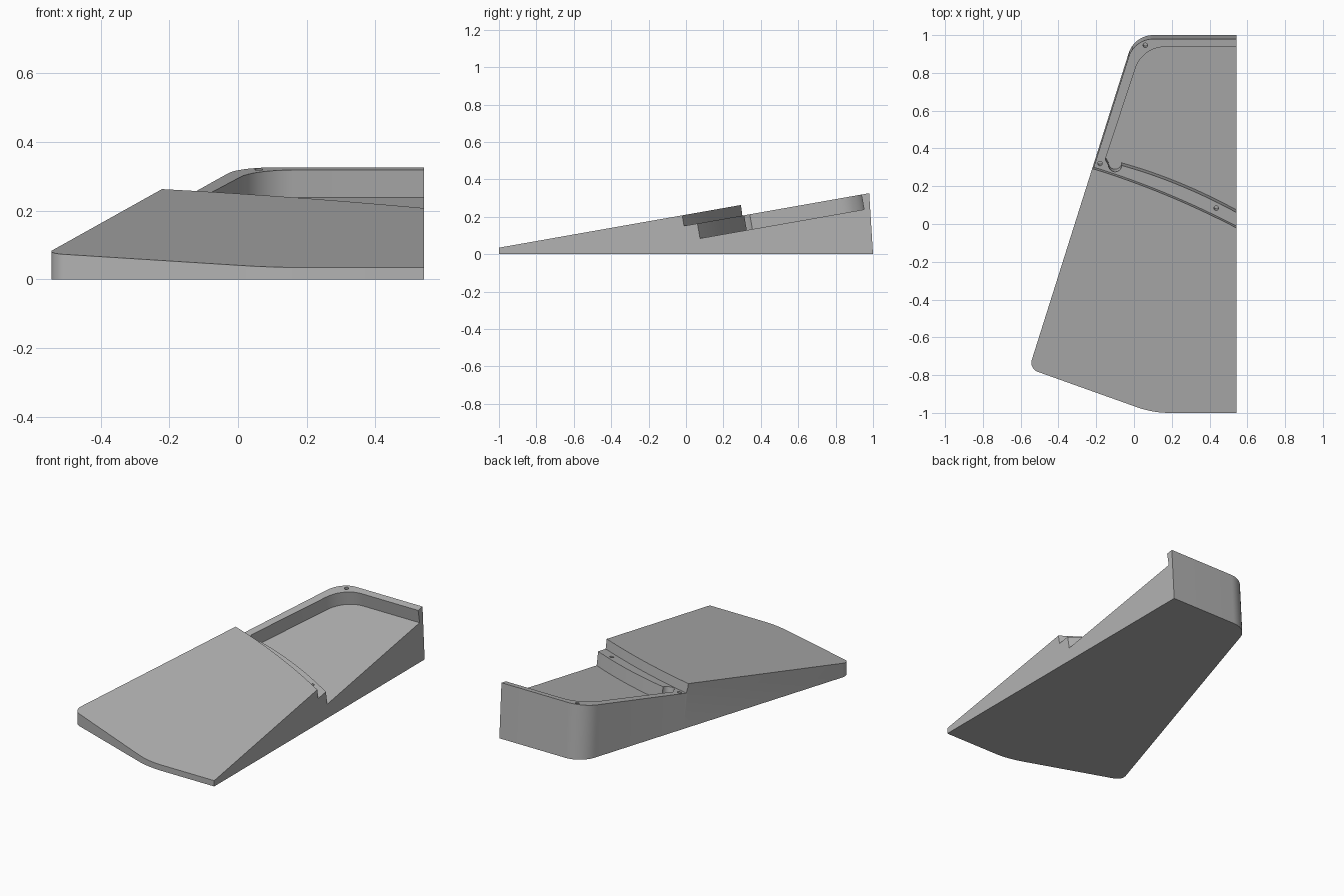
import bpy, bmesh, math
from mathutils import Vector

if "Cube" in bpy.data.objects:
    bpy.data.objects.remove(bpy.data.objects["Cube"])

SLOPE = math.tan(math.radians(10))
LEAN = math.sin(math.radians(10)) * math.cos(math.radians(10))
RIM, FLOOR = -0.058, -0.14   # heights relative to the sloped deck
RIGHT, BEYOND = 0.542, 0.7   # cut side, and a margin past it

grey = bpy.data.materials.new("grey plastic")
grey.use_nodes = True
grey.diffuse_color = (0.45, 0.45, 0.45, 1)
grey.node_tree.nodes["Principled BSDF"].inputs["Base Color"].default_value = grey.diffuse_color


def fillet(before, corner, after, reach, steps=12):
    """Circular arc that rounds a corner, starting `reach` away from it."""
    c = Vector(corner)
    u, v = (Vector(before) - c).normalized(), (Vector(after) - c).normalized()
    w = math.sin(u.angle(v) / 2)
    a, b = c + u * reach, c + v * reach
    points = []
    for i in range(steps + 1):
        t = i / steps
        k = ((1 - t) ** 2, 2 * w * t * (1 - t), t * t)
        points.append(tuple((a * k[0] + c * k[1] + b * k[2]) / sum(k)))
    return points


def sloped_prism(name, outline, levels, lean_from=-9, ground=False):
    """Stack an outline on planes parallel to the deck, leaning square to it."""
    bm = bmesh.new()
    rings = []
    if ground:
        rings.append([bm.verts.new((x, y, 0)) for x, y in outline])
    for level in levels:
        ring = []
        for x, y in outline:
            if y > lean_from:
                y -= (level - FLOOR) * LEAN
            ring.append(bm.verts.new((x, y, 0.035 + SLOPE * (y + 1) + level)))
        rings.append(ring)
    bm.faces.new(rings[0])
    bm.faces.new(rings[-1])
    n = len(outline)
    for low, high in zip(rings, rings[1:]):
        for i in range(n):
            j = (i + 1) % n
            bm.faces.new((low[i], low[j], high[j], high[i]))
    bmesh.ops.recalc_face_normals(bm, faces=bm.faces)
    mesh = bpy.data.meshes.new(name)
    bm.to_mesh(mesh)
    bm.free()
    obj = bpy.data.objects.new(name, mesh)
    bpy.context.collection.objects.link(obj)
    mesh.materials.append(grey)
    return obj


def step_y(x):
    return 0.317 - 0.364 * (x + 0.22) - 0.139 * (x + 0.22) * (x - 0.2)


def pocket_y(x):
    return 0.325 - 0.342 * (x + 0.07) - 0.22 * (x + 0.07) * (x - 0.24)


# Wedge body: upright below, leaning slightly around the rear rim
nose, front_left, back_left = (0.1, -1), (-0.556, -0.766), (0.002, 1)
front_right, back_right = (RIGHT, -1), (RIGHT, 1)
outline = [front_right]
outline += fillet(front_right, nose, front_left, 0.09)
outline += fillet(nose, front_left, back_left, 0.05)
for y in (0.297, 0.325):
    outline.append((0.002 - 0.316 * (1 - y), y))
outline += fillet(front_left, back_left, back_right, 0.1)
outline.append(back_right)

bm = bmesh.new()
body = sloped_prism("wedge_body", outline, [0], 0.31, True)
bm.free()
# Re-stack the rear edge so only the part above the pocket floor leans
rear_start = 0.25
for v in body.data.vertices:
    if v.co.z < 0.001:
        v.co.z = 0

# Lowered area behind the curved step
xs = [-0.4 + i * (BEYOND + 0.4) / 32 for i in range(33)]
cutters = [sloped_prism("step_cutter",
                        [(x, step_y(x)) for x in xs] + [(BEYOND, 1.3), (-0.4, 1.3)],
                        [RIM, 0.15])]

# Recessed pocket with a round notch in its front left corner
xs = [BEYOND - i * (BEYOND + 0.06) / 28 for i in range(29)]
pocket = [(x, pocket_y(x)) for x in xs]
for i in range(13):
    a = -math.pi * i / 12
    pocket.append((-0.1 + 0.035 * math.cos(a), 0.325 + 0.035 * math.sin(a)))
corner = (0.045, 0.952)
pocket.append((-0.152, 0.355))
pocket += fillet((-0.152, 0.355), corner, (BEYOND, 0.952), 0.12)
pocket.append((BEYOND, 0.952))
cutters.append(sloped_prism("pocket_cutter", pocket, [FLOOR, 0.15]))

# Screw holes in the rim and ledge
for hx, hy in ((0.06, 0.96), (-0.18, 0.334), (0.435, 0.098)):
    circle = [(hx + 0.012 * math.cos(i * math.tau / 16),
               hy + 0.012 * math.sin(i * math.tau / 16)) for i in range(16)]
    cutters.append(sloped_prism("screw_hole_cutter", circle, [RIM - 0.05, 0.1]))

bpy.context.view_layer.objects.active = body
body.select_set(True)
for cutter in cutters:
    cutter.hide_render = True
    mod = body.modifiers.new("cut", "BOOLEAN")
    mod.operation, mod.solver, mod.object = "DIFFERENCE", "EXACT", cutter
    bpy.ops.object.modifier_apply(modifier=mod.name)
for cutter in cutters:
    bpy.data.objects.remove(cutter)

bpy.ops.object.shade_smooth_by_angle(angle=math.radians(25))
